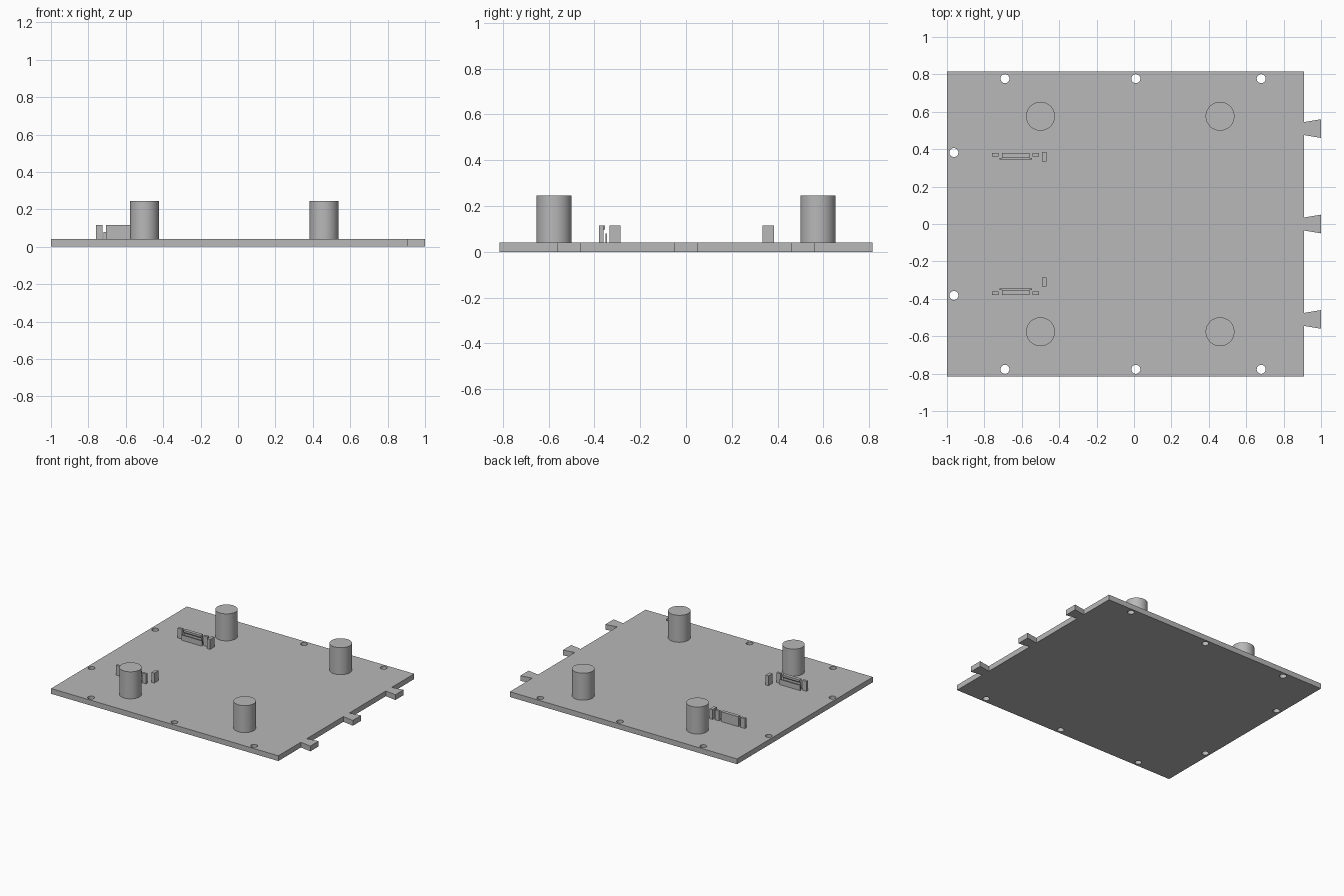
import bpy, bmesh, math

if "Cube" in bpy.data.objects:
    bpy.data.objects.remove(bpy.data.objects["Cube"], do_unlink=True)

GREY = (0.48, 0.48, 0.48, 1)
mat = bpy.data.materials.new("plain grey")
mat.use_nodes = True
mat.diffuse_color = GREY
mat.node_tree.nodes["Principled BSDF"].inputs["Base Color"].default_value = GREY

TOP = 0.04       # upper face of the plate
CLIP_TOP = 0.115


def prism(name, points, offset):
    """Extrude a closed polygon along an offset vector."""
    bm = bmesh.new()
    face = bm.faces.new([bm.verts.new(p) for p in points])
    new = bmesh.ops.extrude_face_region(bm, geom=[face])["geom"]
    bmesh.ops.translate(bm, vec=offset, verts=[v for v in new if isinstance(v, bmesh.types.BMVert)])
    bmesh.ops.recalc_face_normals(bm, faces=bm.faces)
    mesh = bpy.data.meshes.new(name)
    bm.to_mesh(mesh)
    bm.free()
    obj = bpy.data.objects.new(name, mesh)
    bpy.context.collection.objects.link(obj)
    mesh.materials.append(mat)
    return obj


def box(name, x0, x1, y0, y1, z1):
    return prism(name, [(x0, y0, TOP), (x1, y0, TOP), (x1, y1, TOP), (x0, y1, TOP)], (0, 0, z1 - TOP))


def cylinder(name, x, y, radius, z0, z1, sides):
    bpy.ops.mesh.primitive_cylinder_add(vertices=sides, radius=radius, depth=z1 - z0,
                                        location=(x, y, (z0 + z1) / 2))
    obj = bpy.context.object
    obj.name = name
    obj.data.materials.append(mat)
    bpy.ops.object.shade_smooth_by_angle(angle=math.radians(30))
    return obj


# Base plate with three dovetail tabs on its +x edge
EDGE, HALF = 0.91, 0.815
outline = [(-1, HALF), (-1, -HALF), (EDGE, -HALF)]
for y in (-0.51, 0, 0.51):
    outline += [(EDGE, y - 0.035), (1, y - 0.05), (1, y + 0.05), (EDGE, y + 0.035)]
outline.append((EDGE, HALF))
plate = prism("base_plate", [(x, y, 0) for x, y in outline], (0, 0, TOP))

# Screw holes near the edges
holes = [(x, y) for x in (-0.69, 0.01, 0.68) for y in (-0.777, 0.777)]
holes += [(-0.963, y) for y in (-0.382, 0.382)]
cutters = bpy.data.collections.new("hole_cutters")
bpy.context.scene.collection.children.link(cutters)
for x, y in holes:
    cutter = cylinder("hole_cutter", x, y, 0.024, -0.05, 0.1, 32)
    for owner in list(cutter.users_collection):
        owner.objects.unlink(cutter)
    cutters.objects.link(cutter)
    cutter.hide_render = True
    cutter.hide_set(True)
    cutter.display_type = 'WIRE'
cut = plate.modifiers.new("screw_holes", 'BOOLEAN')
cut.operand_type = 'COLLECTION'
cut.collection = cutters
cut.solver = 'EXACT'

# Four standing posts
for x in (-0.5, 0.46):
    for y in (-0.576, 0.576):
        cylinder("post", x, y, 0.077, TOP, 0.245, 64)

# Clip holders, mirrored front to back, each with a hooked wall
for side, label in ((-1, "front"), (1, "back")):
    hook = [(0.379, TOP), (0.379, CLIP_TOP), (0.353, CLIP_TOP), (0.353, 0.1), (0.364, 0.09), (0.364, TOP)]
    prism(label + "_hook_wall", [(-0.707, side * y, z) for y, z in hook], (0.147, 0, 0))
    box(label + "_clip_ledge", -0.718, -0.546, side * 0.345, side * 0.352, 0.08)
    for x in (-0.76, -0.542):
        box(label + "_guide_block", x, x + 0.035, side * 0.361, side * 0.379, CLIP_TOP)
    # End stop sits at the same relative offset on both holders
    y = 0.36 if side > 0 else -0.31
    box(label + "_end_stop", -0.493, -0.469, y - 0.025, y + 0.025, CLIP_TOP)
